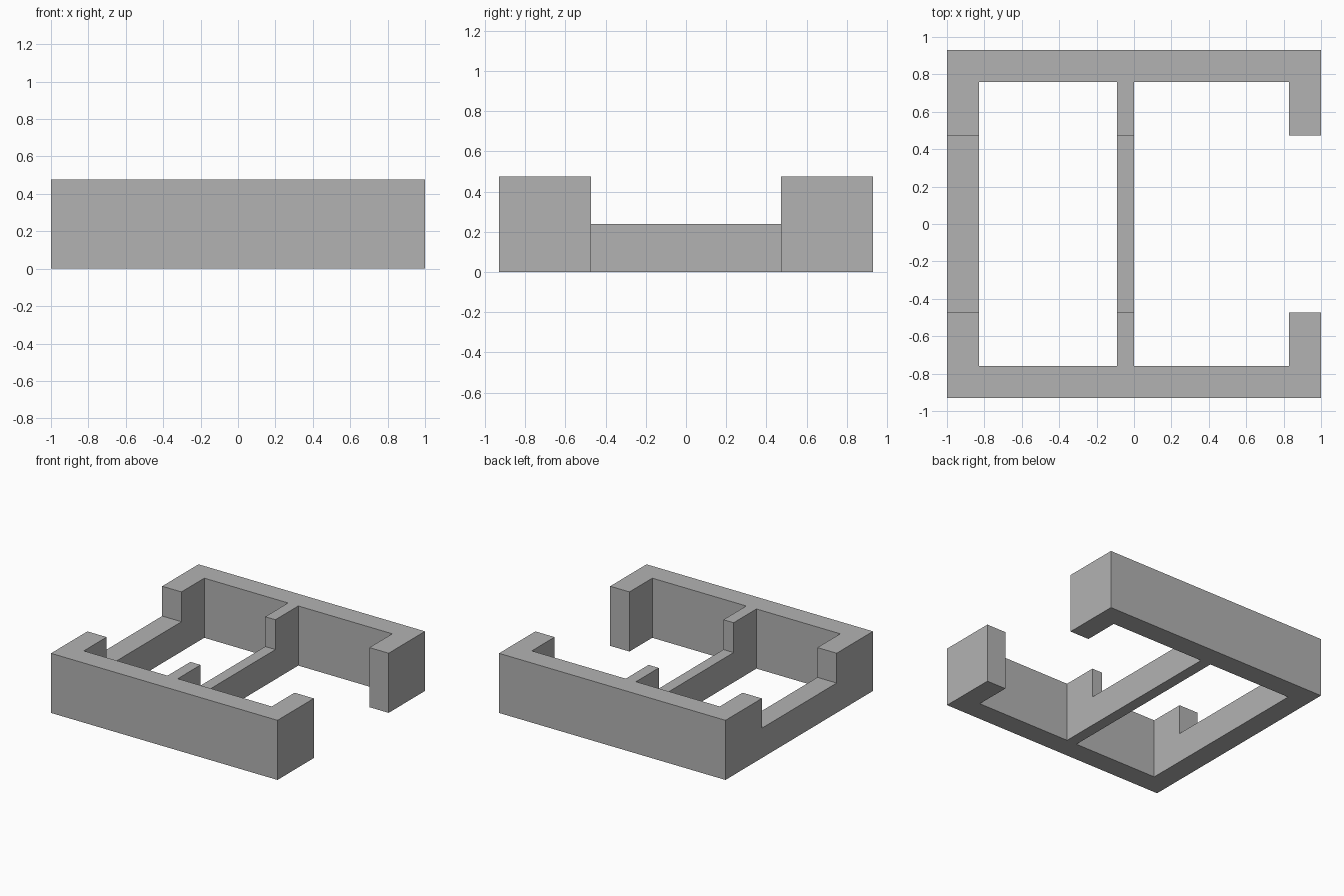
import bpy
import bmesh

cube = bpy.data.objects.get("Cube")
if cube:
    bpy.data.objects.remove(cube, do_unlink=True)

HEIGHT, RAIL = 0.476, 0.238     # full wall height, low rail height
DEPTH, INNER, NOTCH = 0.93, 0.76, 0.472   # half sizes along y
WALL, DIVIDER = 0.83, -0.09     # inner wall face, left side of divider

grey = bpy.data.materials.new("plain grey")
grey.use_nodes = True
colour = (0.45, 0.45, 0.45, 1)
grey.diffuse_color = colour
grey.node_tree.nodes["Principled BSDF"].inputs["Base Color"].default_value = colour


def box(name, x, y, z):
    """Box spanning the given (low, high) ranges."""
    bm = bmesh.new()
    bmesh.ops.create_cube(bm, size=1)
    for v in bm.verts:
        v.co = [span[0] if c < 0 else span[1] for c, span in zip(v.co, (x, y, z))]
    mesh = bpy.data.meshes.new(name)
    bm.to_mesh(mesh)
    bm.free()
    mesh.materials.append(grey)
    obj = bpy.data.objects.new(name, mesh)
    bpy.context.collection.objects.link(obj)
    return obj


# Solid block that becomes the open frame
frame = box("frame", (-1, 1), (-DEPTH, DEPTH), (0, HEIGHT))

# Two through bays, an open side gap and a notch lowering the middle rails
through = (-0.2, 1)
cutters = [
    box("narrow_bay_cutter", (-WALL, DIVIDER), (-INNER, INNER), through),
    box("wide_bay_cutter", (0, WALL), (-INNER, INNER), through),
    box("side_gap_cutter", (0.5, 1.2), (-NOTCH, NOTCH), through),
    box("rail_notch_cutter", (-1.2, 1.2), (-NOTCH, NOTCH), (RAIL, 1)),
]
for cutter in cutters:
    cutter.hide_render = True
    cutter.hide_viewport = True
    cutter.display_type = 'WIRE'
    cut = frame.modifiers.new(cutter.name, 'BOOLEAN')
    cut.operation = 'DIFFERENCE'
    cut.solver = 'EXACT'
    cut.object = cutter

# Bake the cuts and drop the cutters
bpy.context.view_layer.update()
evaluated = frame.evaluated_get(bpy.context.evaluated_depsgraph_get())
result = bpy.data.meshes.new_from_object(evaluated)
frame.modifiers.clear()
frame.data = result
for cutter in cutters:
    bpy.data.objects.remove(cutter, do_unlink=True)
